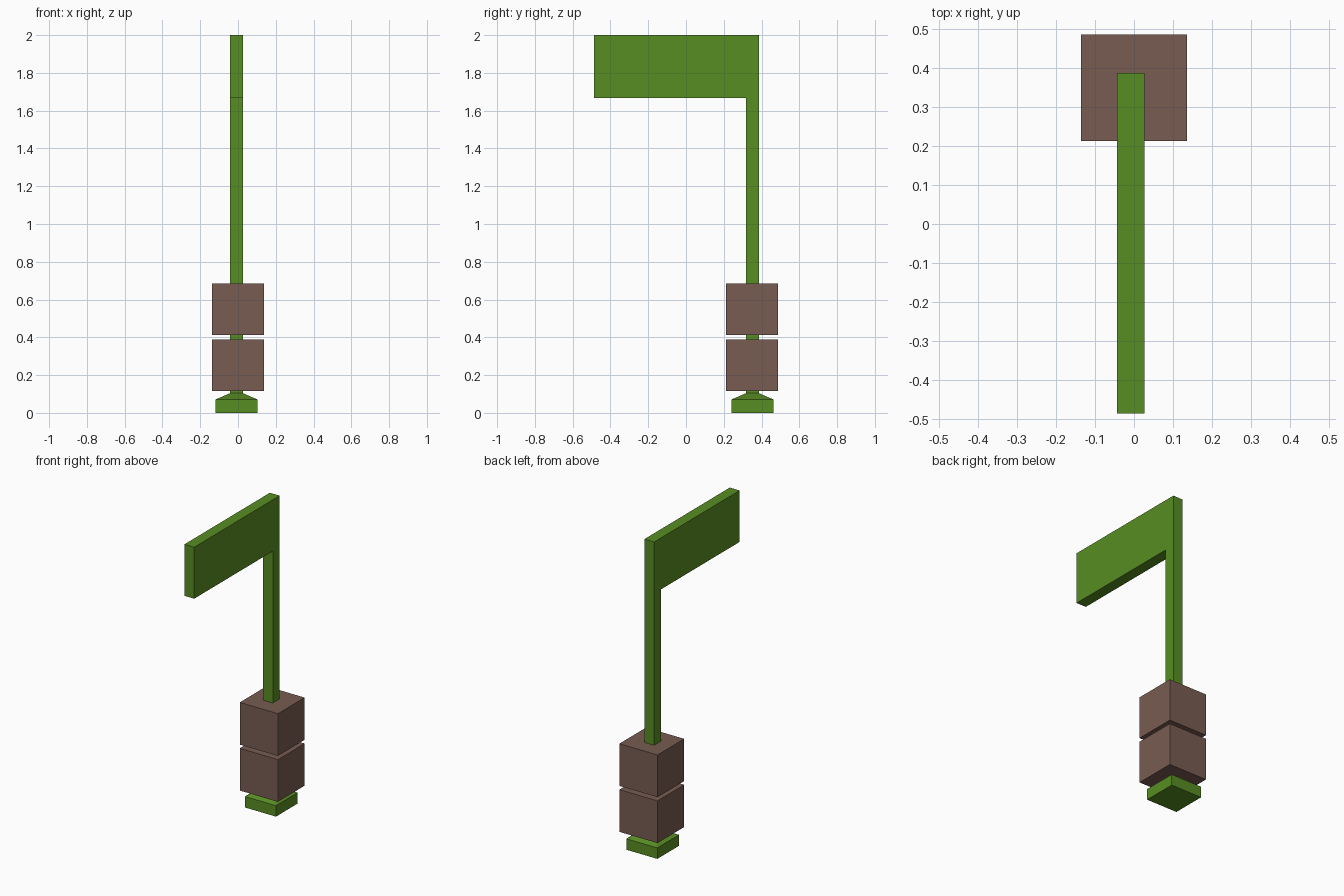
import bpy, bmesh
from mathutils import Matrix

if "Cube" in bpy.data.objects:
    bpy.data.objects.remove(bpy.data.objects["Cube"])


def material(name, rgb):
    m = bpy.data.materials.new(name)
    lin = [(c / 255 / 12.92) if c < 11 else ((c / 255 + 0.055) / 1.055) ** 2.4 for c in rgb]
    m.diffuse_color = (*lin, 1)
    m.use_nodes = True
    m.node_tree.nodes["Principled BSDF"].inputs["Base Color"].default_value = m.diffuse_color
    return m


def finish(bm, name, mat):
    bmesh.ops.recalc_face_normals(bm, faces=bm.faces)
    mesh = bpy.data.meshes.new(name)
    bm.to_mesh(mesh)
    bm.free()
    mesh.materials.append(mat)
    obj = bpy.data.objects.new(name, mesh)
    bpy.context.collection.objects.link(obj)
    return obj


green = material("leaf green", (88, 141, 35))
brown = material("brown", (120, 92, 82))

# Signpost: square foot, sloped shoulder, pole, then the panel pulled out of the pole's front
CX, CY = -0.008, 0.352
sections = [(0, 0.111), (0.071, 0.111), (0.104, 0.035), (1.667, 0.035), (2.0, 0.035)]
bm = bmesh.new()
rings = [[bm.verts.new((CX + sx * h, CY + sy * h, z))
          for sx, sy in ((-1, -1), (1, -1), (1, 1), (-1, 1))] for z, h in sections]
bm.faces.new(rings[0])
bm.faces.new(rings[-1])
for lo, hi in zip(rings, rings[1:]):
    for i in range(4):
        j = (i + 1) % 4
        face = bm.faces.new((lo[i], lo[j], hi[j], hi[i]))
        if i == 0:
            panel_root = face  # ends as the front face of the top section
ext = bmesh.ops.extrude_discrete_faces(bm, faces=[panel_root])
for v in ext["faces"][0].verts:
    v.co.y = -0.486
finish(bm, "post_with_panel", green)

# Two blocks threaded on the pole
for name, z in (("lower_block", 0.252), ("upper_block", 0.549)):
    bm = bmesh.new()
    bmesh.ops.create_cube(bm, size=0.273, matrix=Matrix.Translation((0, 0.3495, z)))
    finish(bm, name, brown)
